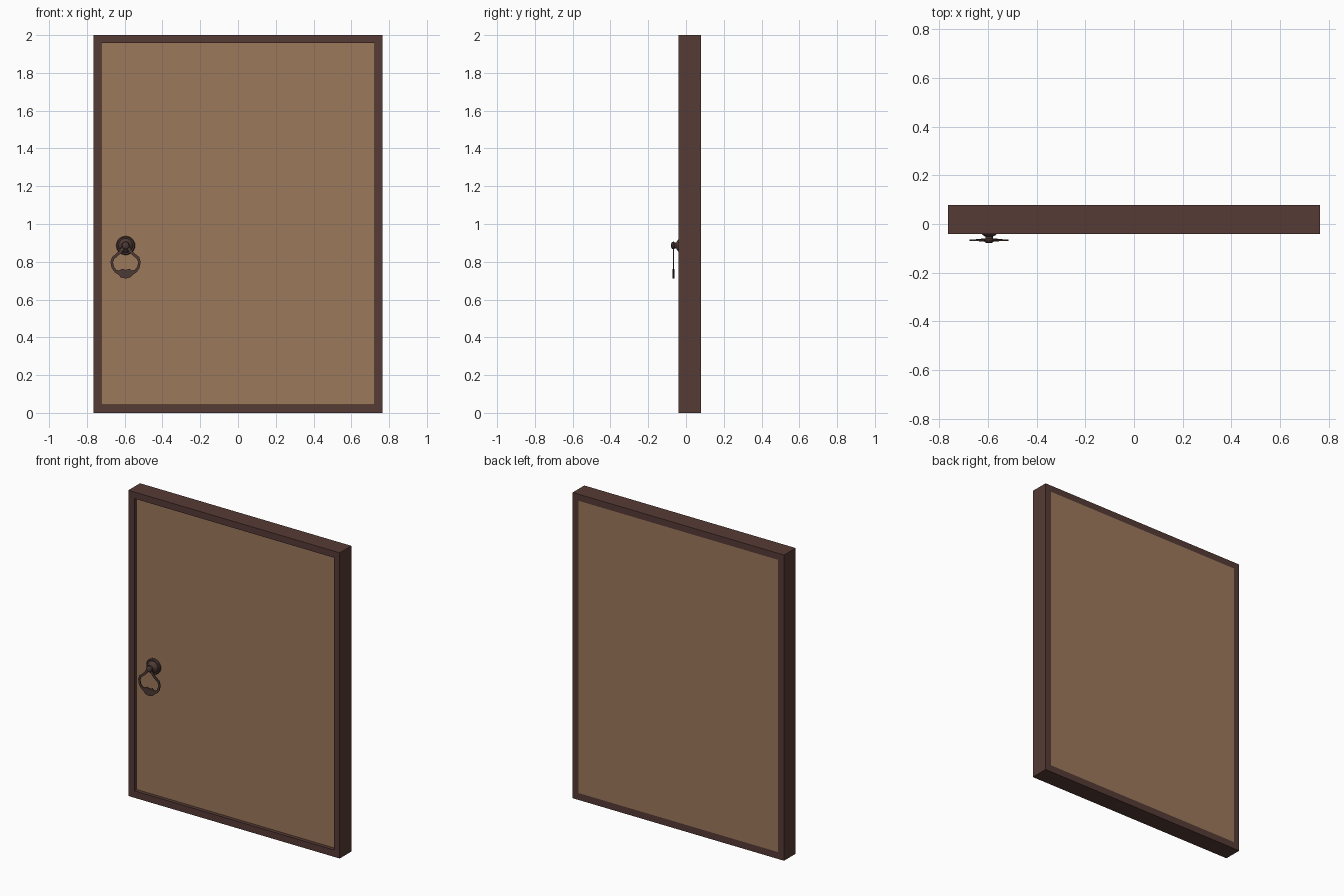
import bpy, bmesh, math

if "Cube" in bpy.data.objects:
    bpy.data.objects.remove(bpy.data.objects["Cube"])

def material(name, rgb):
    m = bpy.data.materials.new(name)
    m.diffuse_color = (*rgb, 1)
    m.use_nodes = True
    m.node_tree.nodes["Principled BSDF"].inputs["Base Color"].default_value = m.diffuse_color
    return m

FRAME = material("dark brown wood", (0.092, 0.043, 0.035))
PANEL = material("tan wood", (0.33, 0.19, 0.105))
IRON = material("dark iron", (0.075, 0.042, 0.036))

def finish(name, bm, mat):
    bmesh.ops.recalc_face_normals(bm, faces=bm.faces[:])
    me = bpy.data.meshes.new(name)
    bm.to_mesh(me)
    bm.free()
    me.materials.append(mat)
    ob = bpy.data.objects.new(name, me)
    bpy.context.collection.objects.link(ob)
    return ob

def smooth(ob):
    bpy.ops.object.select_all(action='DESELECT')
    ob.select_set(True)
    bpy.context.view_layer.objects.active = ob
    bpy.ops.object.shade_smooth_by_angle(angle=math.radians(35))

W, IW, Y0, Y1 = 0.765, 0.722, -0.041, 0.079
PANEL_Y = -0.017

def rect(bm, w, z0, z1, y):
    return [bm.verts.new((x, y, z)) for x, z in ((-w, z0), (w, z0), (w, z1), (-w, z1))]

# Mitred frame around the door
bm = bmesh.new()
loops = [rect(bm, IW, 0.045, 1.957, Y0), rect(bm, W, 0, 2, Y0),
         rect(bm, W, 0, 2, Y1), rect(bm, IW, 0.045, 1.957, Y1)]
for k in range(4):
    a, b = loops[k], loops[(k + 1) % 4]
    for i in range(4):
        j = (i + 1) % 4
        bm.faces.new((a[i], a[j], b[j], b[i]))
finish("door_frame", bm, FRAME)

# Panel, recessed at the front and flush at the back
bm = bmesh.new()
f, b = rect(bm, IW, 0.045, 1.957, PANEL_Y), rect(bm, IW, 0.045, 1.957, Y1)
bm.faces.new(f)
bm.faces.new(b)
for i in range(4):
    j = (i + 1) % 4
    bm.faces.new((f[i], f[j], b[j], b[i]))
finish("door_panel", bm, PANEL)

# Round mount with a rim, dome and front stud, turned about y
CX, CZ = -0.595, 0.886
profile = [(0.050, PANEL_Y + 0.002), (0.050, -0.026), (0.045, -0.032), (0.038, -0.031),
           (0.033, -0.040), (0.024, -0.047), (0.016, -0.052), (0.016, -0.060),
           (0.021, -0.066), (0.018, -0.074), (0.009, -0.079)]
bm = bmesh.new()
N = 24
rings = [[bm.verts.new((CX + r * math.cos(2 * math.pi * i / N), y,
                        CZ + r * math.sin(2 * math.pi * i / N))) for i in range(N)]
         for r, y in profile]
for a, b in zip(rings, rings[1:]):
    for i in range(N):
        j = (i + 1) % N
        bm.faces.new((a[i], a[j], b[j], b[i]))
bm.faces.new(rings[0])
bm.faces.new(rings[-1])
smooth(finish("handle_mount", bm, IRON))

# Flat hanging pull ring: outer x, outer z, inner x, inner z, half thickness
half = [(0, .895, 0, .870, .003), (.020, .882, .013, .860, .003),
        (.036, .856, .024, .846, .003), (.053, .840, .041, .831, .003),
        (.072, .825, .060, .815, .003), (.080, .799, .067, .797, .003),
        (.074, .768, .061, .773, .003), (.058, .744, .049, .757, .003),
        (.040, .733, .034, .754, .005), (.026, .718, .020, .763, .006),
        (0, .711, 0, .757, .006)]
full = half + [(-a, b, -c, d, t) for a, b, c, d, t in half[-2:0:-1]]
bm = bmesh.new()
RY = -0.066
secs = [[bm.verts.new((CX + x, RY + s * t, z))
         for x, z, s in ((ox, oz, -1), (ox, oz, 1), (ix, iz, 1), (ix, iz, -1))]
        for ox, oz, ix, iz, t in full]
for k, a in enumerate(secs):
    b = secs[(k + 1) % len(secs)]
    for i in range(4):
        j = (i + 1) % 4
        bm.faces.new((a[i], a[j], b[j], b[i]))
smooth(finish("pull_ring", bm, IRON))
